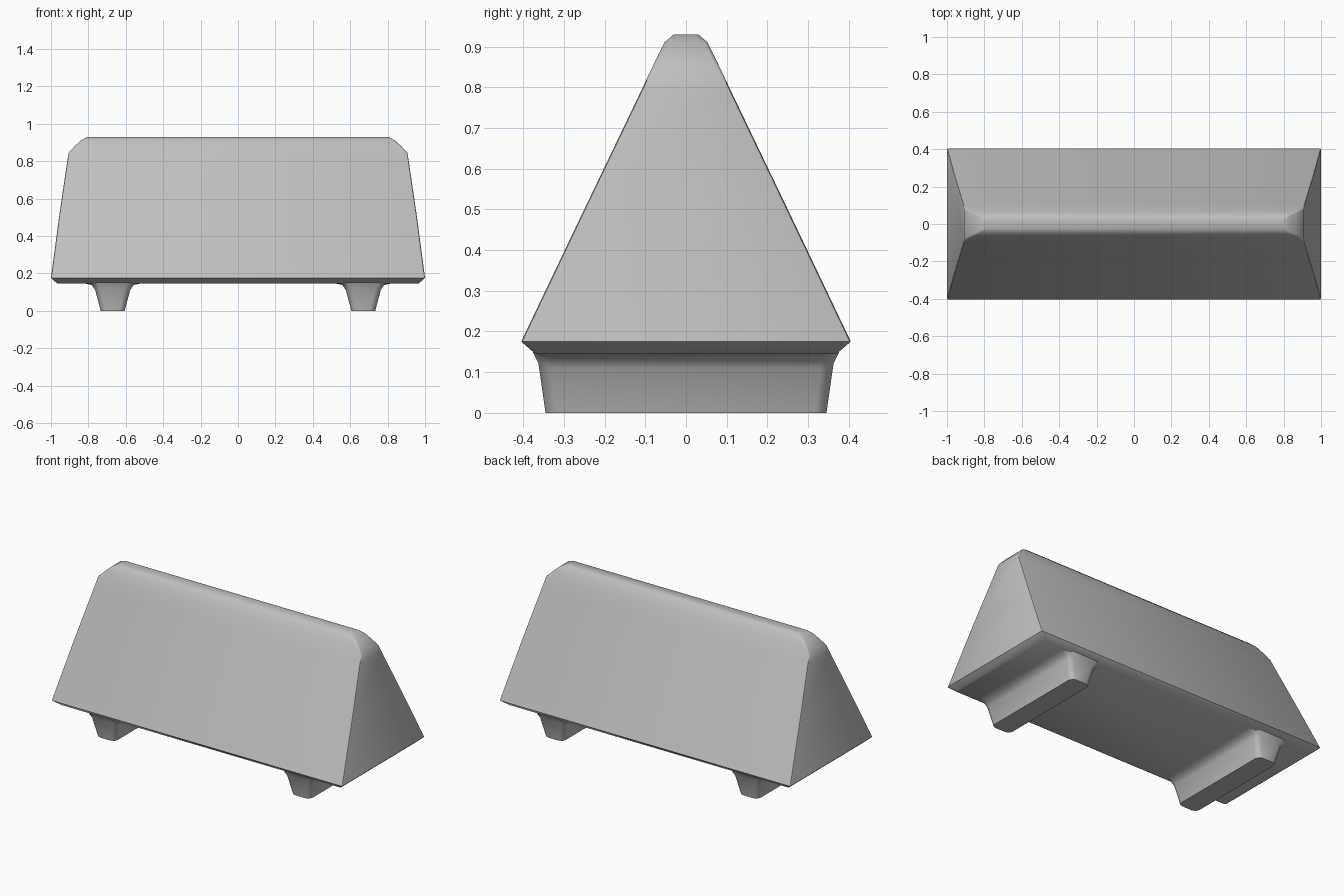
import bpy
import bmesh
from math import radians

cube = bpy.data.objects.get("Cube")
if cube:
    bpy.data.objects.remove(cube, do_unlink=True)

# Single plain concrete colour
concrete = bpy.data.materials.new("concrete grey")
concrete.use_nodes = True
colour = (0.52, 0.52, 0.52, 1)
concrete.diffuse_color = colour
concrete.node_tree.nodes["Principled BSDF"].inputs["Base Color"].default_value = colour


def loft(name, rings, centre_x=0, bevel=0.01, smooth=35):
    """Stack rectangular rings (height, half width, half depth) into a solid."""
    bm = bmesh.new()
    loops = []
    for z, hx, hy in rings:
        loops.append([bm.verts.new((centre_x + sx * hx, sy * hy, z))
                      for sx, sy in ((-1, -1), (1, -1), (1, 1), (-1, 1))])
    bm.faces.new(loops[0][::-1])
    bm.faces.new(loops[-1])
    for low, high in zip(loops, loops[1:]):
        for i in range(4):
            j = (i + 1) % 4
            bm.faces.new((low[i], low[j], high[j], high[i]))
    bmesh.ops.recalc_face_normals(bm, faces=bm.faces)
    # Soften the corners that run up the solid
    corners = [e for e in bm.edges
               if abs(e.verts[0].co.z - e.verts[1].co.z) > 0.001]
    bmesh.ops.bevel(bm, geom=corners, offset=bevel, segments=2, profile=0.5,
                    affect='EDGES', clamp_overlap=True)
    mesh = bpy.data.meshes.new(name)
    bm.to_mesh(mesh)
    bm.free()
    mesh.materials.append(concrete)
    obj = bpy.data.objects.new(name, mesh)
    bpy.context.collection.objects.link(obj)
    bpy.ops.object.select_all(action='DESELECT')
    obj.select_set(True)
    bpy.context.view_layer.objects.active = obj
    bpy.ops.object.shade_smooth_by_angle(angle=radians(smooth))


# Wedge body: undercut lower lip, flat sloping sides, chamfered ridge
loft("barrier_body", [
    (0.145, 0.965, 0.37),
    (0.175, 1.0, 0.405),
    (0.5, 0.957, 0.25),
    (0.8, 0.913, 0.106),
    (0.845, 0.906, 0.085),
    (0.885, 0.868, 0.065),
    (0.91, 0.84, 0.053),
    (0.93, 0.805, 0.03),
], bevel=0.008)

# Tapered feet running across the depth, blending out into the underside
for side, x in (("right", -0.67), ("left", 0.67)):
    loft(side + "_foot", [
        (0, 0.064, 0.345),
        (0.11, 0.093, 0.36),
        (0.138, 0.112, 0.366),
        (0.146, 0.15, 0.372),
    ], centre_x=x, bevel=0.03, smooth=60)
